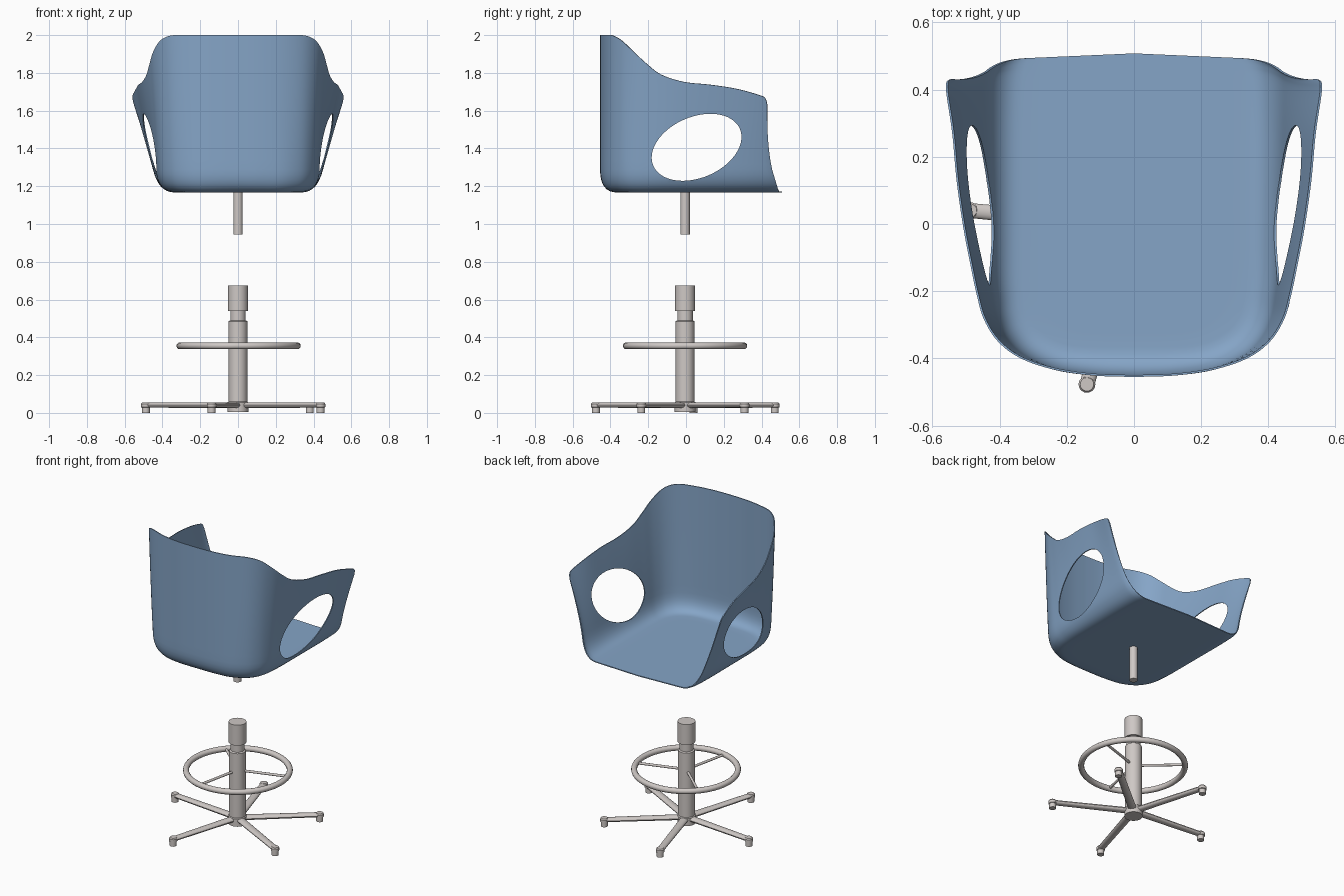
import bpy, bmesh, math
from mathutils import Matrix, Vector

if "Cube" in bpy.data.objects:
    bpy.data.objects.remove(bpy.data.objects["Cube"])

CY = -0.005  # y of the central axis


def material(name, rgb):
    m = bpy.data.materials.new(name)
    m.diffuse_color = (*rgb, 1)
    m.use_nodes = True
    m.node_tree.nodes["Principled BSDF"].inputs["Base Color"].default_value = m.diffuse_color
    return m


BLUE = material("shell blue", (0.235, 0.375, 0.57))
METAL = material("light metal", (0.62, 0.58, 0.56))


def finish(name, bm, mat, smooth=True):
    bmesh.ops.remove_doubles(bm, verts=bm.verts, dist=1e-4)
    bmesh.ops.recalc_face_normals(bm, faces=bm.faces)
    me = bpy.data.meshes.new(name)
    bm.to_mesh(me)
    bm.free()
    ob = bpy.data.objects.new(name, me)
    bpy.context.collection.objects.link(ob)
    me.materials.append(mat)
    if smooth:
        smooth_shade(ob)
    return ob


def smooth_shade(ob):
    bpy.ops.object.select_all(action='DESELECT')
    ob.select_set(True)
    bpy.context.view_layer.objects.active = ob
    bpy.ops.object.shade_smooth_by_angle(angle=math.radians(35))


def lathe(name, profile, centre, mat, steps=32, closed=False):
    bm = bmesh.new()
    vs = [bm.verts.new((centre[0] + r, centre[1], z)) for r, z in profile]
    pairs = list(zip(vs, vs[1:])) + ([(vs[-1], vs[0])] if closed else [])
    es = [bm.edges.new(p) for p in pairs]
    bmesh.ops.spin(bm, geom=vs + es, cent=(*centre, 0), axis=(0, 0, 1),
                   angle=2 * math.pi, steps=steps)
    return finish(name, bm, mat)


def rod(name, a, b, r1, r2, flat, mat):
    # tapered rod from a to b, flattened vertically by a factor
    a, b = Vector(a), Vector(b)
    d = b - a
    bm = bmesh.new()
    mtx = (Matrix.Translation((a + b) / 2) @ Matrix.Rotation(math.atan2(d.y, d.x), 4, 'Z')
           @ Matrix.Diagonal((1, 1, flat, 1)) @ Matrix.Rotation(math.pi / 2, 4, 'Y'))
    bmesh.ops.create_cone(bm, cap_ends=True, segments=16, radius1=r1, radius2=r2,
                          depth=d.length, matrix=mtx)
    return finish(name, bm, mat)


# Seat shell: half stations from front to back, (base x, base y, rim x, rim y, rim z)
STATIONS = [
    (.40, .490, .548, .430, 1.63), (.408, .47, .556, .420, 1.665),
    (.415, .43, .555, .385, 1.683), (.42, .30, .538, .27, 1.715),
    (.42, .15, .525, .13, 1.737), (.42, 0, .505, -.01, 1.752),
    (.42, -.12, .482, -.13, 1.79), (.415, -.20, .465, -.21, 1.85),
    (.405, -.27, .445, -.28, 1.915), (.38, -.33, .405, -.345, 1.975),
    (.33, -.385, .34, -.395, 2.0), (.24, -.43, .24, -.43, 2.0),
    (.12, -.448, .12, -.448, 2.0), (0, -.452, 0, -.452, 2.0)]
FLOOR = 1.17


def smooth_path(pts, n):
    # Catmull-Rom interpolation
    out = []
    for i in range(len(pts) - 1):
        quad = [pts[max(0, min(len(pts) - 1, i + k))] for k in (-1, 0, 1, 2)]
        for j in range(n):
            t = j / n
            out.append([0.5 * (2 * q + (r - p) * t + (2 * p - 5 * q + 4 * r - s) * t * t
                               + (3 * q - p - 3 * r + s) * t ** 3)
                        for p, q, r, s in zip(*quad)])
    return out + [list(pts[-1])]


def section(st):
    # floor, fillet and wall points of one station
    bx, by, rx, ry, rz = st

    def wall(t):
        return Vector((bx + (rx - bx) * t, ry + (by - ry) * (1 - t) ** 3,
                       FLOOR + (rz - FLOOR) * t))
    spine = Vector((0, max(by * 1.036, -0.1), FLOOR))
    corner = Vector((bx, by, FLOOR))
    f = corner + (spine - corner).normalized() * 0.085
    tw = 0.12 / (rz - FLOOR)
    w = wall(tw)
    pts = [spine.lerp(f, i / 6) for i in range(6)]
    for i in range(8):
        t = i / 8
        pts.append(f * (1 - t) ** 2 + corner * 2 * t * (1 - t) + w * t * t)
    return pts + [wall(tw + (1 - tw) * i / 14) for i in range(15)]


half = [section(s) for s in smooth_path(STATIONS, 5)]
full = half + [[Vector((-p.x, p.y, p.z)) for p in sec] for sec in half[-2::-1]]
bm = bmesh.new()
grid = [[bm.verts.new(p) for p in sec] for sec in full]
for a, b in zip(grid, grid[1:]):
    for i in range(len(a) - 1):
        bm.faces.new((a[i], a[i + 1], b[i + 1], b[i]))
shell = finish("seat_shell", bm, BLUE, smooth=False)

# Oval arm openings, cut through both sides at once
bm = bmesh.new()
bmesh.ops.create_cone(
    bm, cap_ends=True, segments=72, radius1=1, radius2=1, depth=2,
    matrix=Matrix.Translation((0, .056, 1.406)) @ Matrix.Rotation(math.radians(23), 4, 'X')
    @ Matrix.Rotation(math.pi / 2, 4, 'Y') @ Matrix.Diagonal((.161, .249, 1, 1)))
cutter = finish("arm_opening_cutter", bm, BLUE, smooth=False)
cutter.hide_render = True

solid = shell.modifiers.new("thickness", 'SOLIDIFY')
solid.thickness = 0.006
solid.offset = 0
cut = shell.modifiers.new("openings", 'BOOLEAN')
cut.operation = 'DIFFERENCE'
cut.solver = 'EXACT'
cut.object = cutter
bpy.context.view_layer.objects.active = shell
for name in ("thickness", "openings"):
    bpy.ops.object.modifier_apply(modifier=name)
bpy.data.objects.remove(cutter)
smooth_shade(shell)

# Post under the seat
lathe("seat_post", [(0, .945), (.025, .945), (.025, 1.17), (0, 1.17)], (0, CY), METAL)

# Column with neck and upper sleeve
lathe("column", [(0, .005), (.055, .005), (.055, .055), (.05, .06), (.05, .485), (.041, .49),
                 (.041, .54), (.053, .54), (.053, .675), (0, .675)], (0, CY), METAL)

# Foot ring and its three spokes
ring = [(.311 + .018 * math.cos(i * math.pi / 6), .355 + .018 * math.sin(i * math.pi / 6))
        for i in range(12)]
lathe("foot_ring", ring, (.003, CY), METAL, steps=64, closed=True)
for i in range(3):
    a = math.radians(18 + 120 * i)
    rod(f"ring_spoke_{i + 1}", (0, CY, .355),
        (.31 * math.cos(a), CY + .31 * math.sin(a), .355), .008, .008, 1, METAL)

# Five legs with feet
TIPS = [(.38, .31), (-.14, .47), (-.488, .04), (-.14, -.477), (.437, -.237)]
for i, (x, y) in enumerate(TIPS):
    rod(f"leg_{i + 1}", (0, CY, .04), (x, y, .042), .026, .022, .6, METAL)
    lathe(f"foot_{i + 1}", [(0, 0), (.021, 0), (.021, .028), (.025, .03), (.025, .048),
                            (.02, .055), (0, .055)], (x, y), METAL, steps=20)
